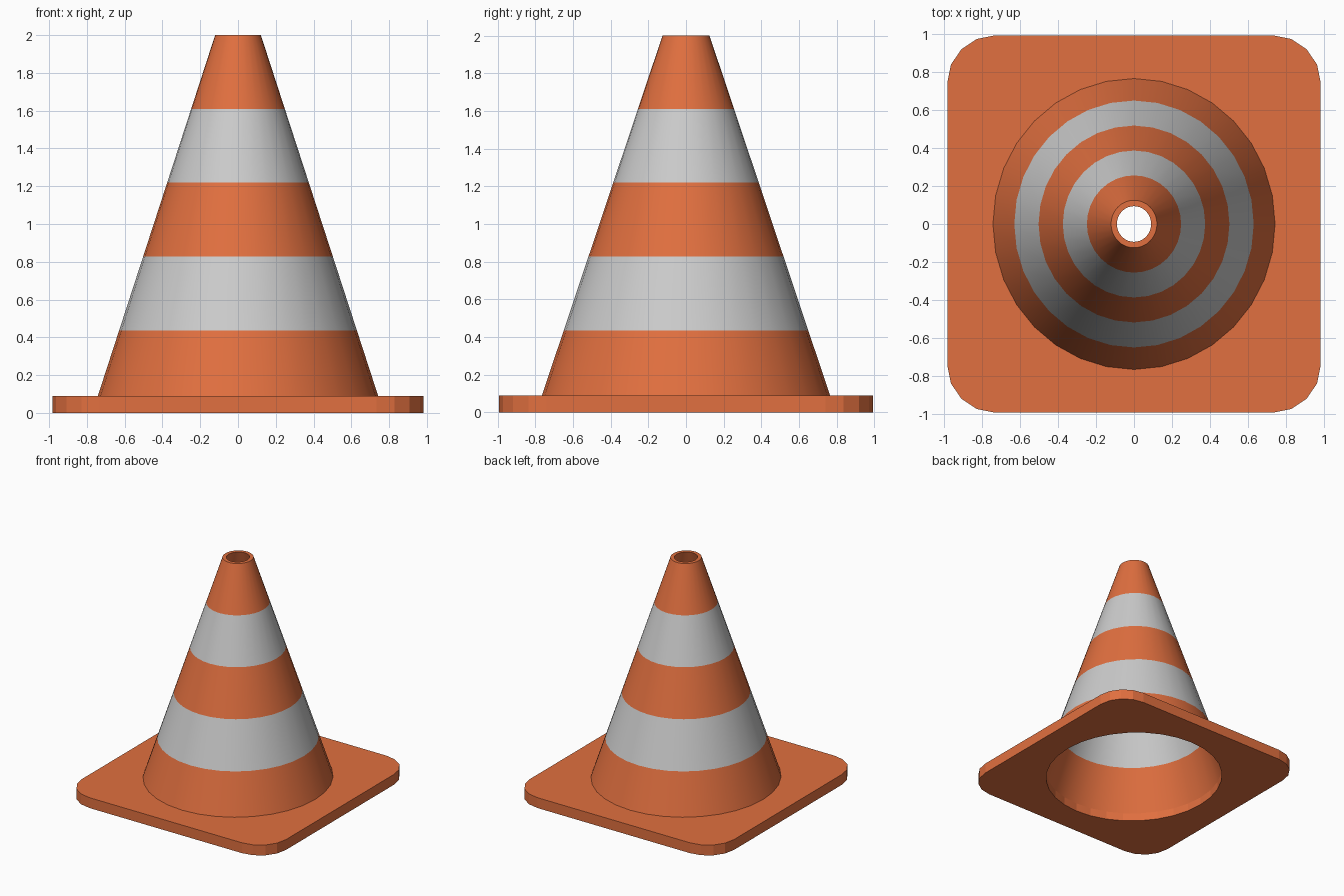
import bpy, bmesh
from math import pi, sin, cos

if "Cube" in bpy.data.objects:
    bpy.data.objects.remove(bpy.data.objects["Cube"])

SIDES = 32


def material(name, rgb):
    m = bpy.data.materials.new(name)
    m.diffuse_color = (*rgb, 1)
    m.use_nodes = True
    m.node_tree.nodes["Principled BSDF"].inputs["Base Color"].default_value = m.diffuse_color
    return m


orange = material("orange_plastic", (0.75, 0.16, 0.05))
grey = material("reflective_grey", (0.55, 0.55, 0.55))


def finish(bm, name, mats):
    bmesh.ops.recalc_face_normals(bm, faces=bm.faces)
    mesh = bpy.data.meshes.new(name)
    bm.to_mesh(mesh)
    bm.free()
    for m in mats:
        mesh.materials.append(m)
    obj = bpy.data.objects.new(name, mesh)
    bpy.context.collection.objects.link(obj)
    return obj


def ring(bm, rx, ry, z):
    return [bm.verts.new((rx * cos(2 * pi * i / SIDES), ry * sin(2 * pi * i / SIDES), z))
            for i in range(SIDES)]


# Base plate: rounded square with a round hole, extruded upwards
bm = bmesh.new()
W, D, R, THICK = 0.982, 0.992, 0.25, 0.09
outline = []
for k, (sx, sy) in enumerate([(1, 1), (-1, 1), (-1, -1), (1, -1)]):
    for j in range(5):
        a = (k + j / 4) * pi / 2
        outline.append(bm.verts.new((sx * (W - R) + R * cos(a), sy * (D - R) + R * sin(a), 0)))
edges = []
for loop in (outline, ring(bm, 0.718, 0.74, 0)):
    edges += [bm.edges.new((loop[i - 1], loop[i])) for i in range(len(loop))]
bmesh.ops.triangle_fill(bm, edges=edges, use_beauty=True, use_dissolve=False)
ext = bmesh.ops.extrude_face_region(bm, geom=bm.faces[:])
bmesh.ops.translate(bm, vec=(0, 0, THICK),
                    verts=[g for g in ext["geom"] if isinstance(g, bmesh.types.BMVert)])
finish(bm, "base_plate", [orange])

# Hollow striped cone: outer wall up, rim, inner wall down, bottom lip
bm = bmesh.new()
levels = [0.045, 0.435, 0.828, 1.22, 1.61, 2.0]
WALL = 0.031


def wall_ring(z, inset):
    t = (z - 0.09) / 1.91
    return ring(bm, 0.742 + t * (0.121 - 0.742) - inset, 0.765 + t * (0.125 - 0.765) - inset, z)


rings = [wall_ring(z, 0) for z in levels] + [wall_ring(z, WALL) for z in reversed(levels)]
stripe = [0, 1, 0, 1, 0, 0, 0, 1, 0, 1, 0, 0]
for r, mat in enumerate(stripe):
    a, b = rings[r], rings[(r + 1) % len(rings)]
    for i in range(SIDES):
        f = bm.faces.new((a[i - 1], a[i], b[i], b[i - 1]))
        f.material_index = mat
cone = finish(bm, "cone_body", [orange, grey])
bpy.context.view_layer.objects.active = cone
cone.select_set(True)
bpy.ops.object.shade_smooth_by_angle(angle=pi / 6)
